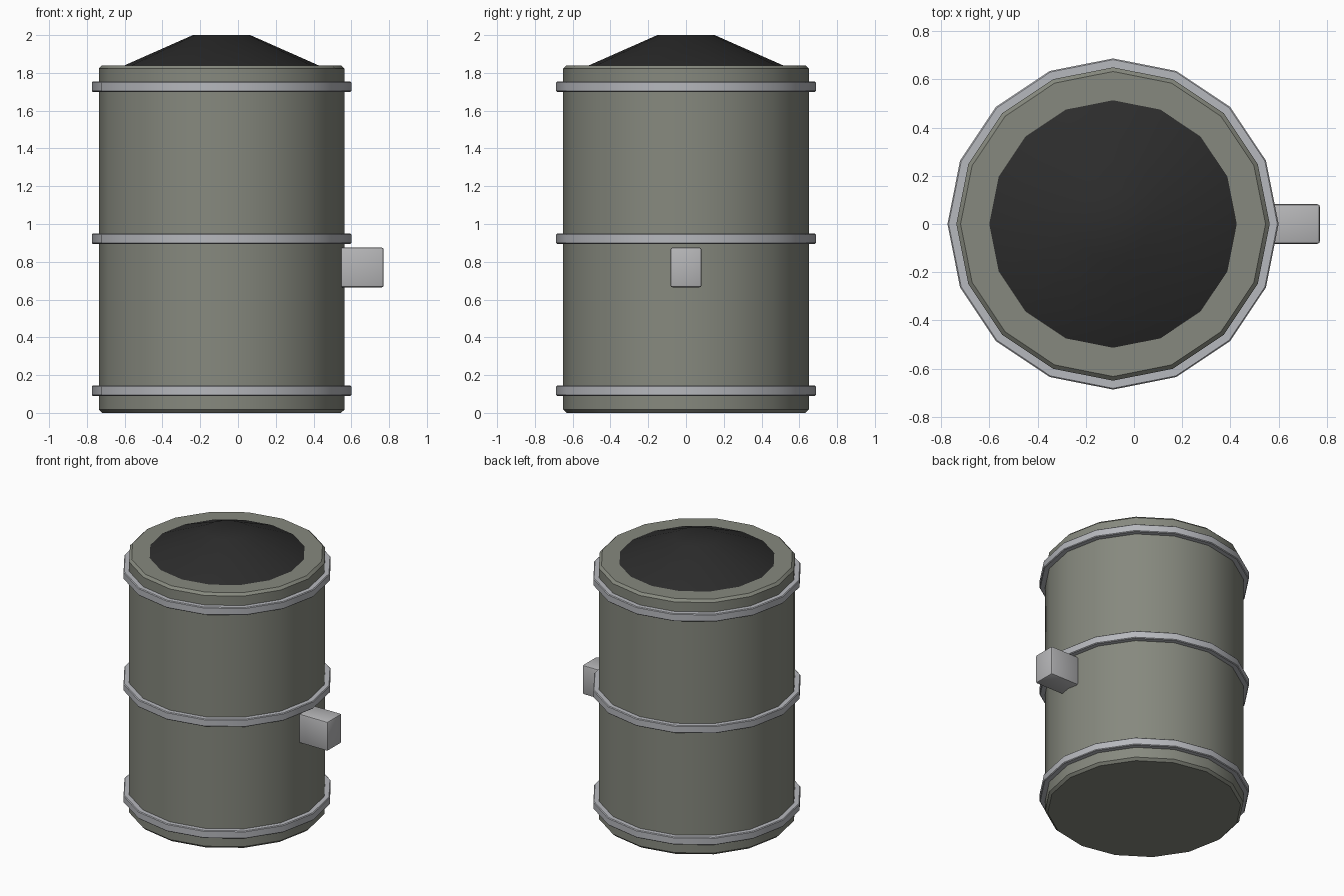
import bpy, math

if "Cube" in bpy.data.objects:
    bpy.data.objects.remove(bpy.data.objects["Cube"], do_unlink=True)

SIDES = 16
AXIS_X = -0.087


def material(name, rgb):
    mat = bpy.data.materials.new(name)
    mat.use_nodes = True
    colour = (*rgb, 1)
    mat.diffuse_color = colour
    mat.node_tree.nodes["Principled BSDF"].inputs["Base Color"].default_value = colour
    return mat


body_grey = material("olive grey", (0.24, 0.25, 0.21))
steel = material("light steel", (0.47, 0.48, 0.51))
box_grey = material("pale grey", (0.47, 0.47, 0.48))
black = material("black", (0.025, 0.025, 0.025))


def finish(name, mat, bevel=0, segments=1):
    """Name, colour, bevel and smooth the active object."""
    obj = bpy.context.object
    obj.name = name
    obj.data.materials.append(mat)
    if bevel:
        mod = obj.modifiers.new("edge_bevel", "BEVEL")
        mod.width = bevel
        mod.segments = segments
        mod.limit_method = "ANGLE"
        mod.angle_limit = math.radians(40)
        bpy.ops.object.modifier_apply(modifier=mod.name)
    bpy.ops.object.shade_smooth_by_angle(angle=math.radians(30))
    return obj


def drum(name, mat, r_low, r_high, z_low, z_high, bevel=0):
    bpy.ops.mesh.primitive_cone_add(
        vertices=SIDES, radius1=r_low, radius2=r_high, depth=z_high - z_low,
        location=(AXIS_X, 0, (z_low + z_high) / 2))
    return finish(name, mat, bevel)


# Barrel and domed lid
drum("barrel", body_grey, 0.65, 0.65, 0, 1.84, 0.017)
drum("lid", black, 0.518, 0.152, 1.838, 2.0)

# Hoops around the barrel
for label, z in (("lower", 0.09), ("middle", 0.895), ("upper", 1.70)):
    drum(label + "_hoop", steel, 0.687, 0.687, z, z + 0.055, 0.005)

# Control box on the left side
bpy.ops.mesh.primitive_cube_add(size=1, location=(0.656, 0, 0.77))
bpy.context.object.scale = (0.23, 0.164, 0.21)
bpy.ops.object.transform_apply(location=False, rotation=False, scale=True)
finish("control_box", box_grey, 0.01, 2)
